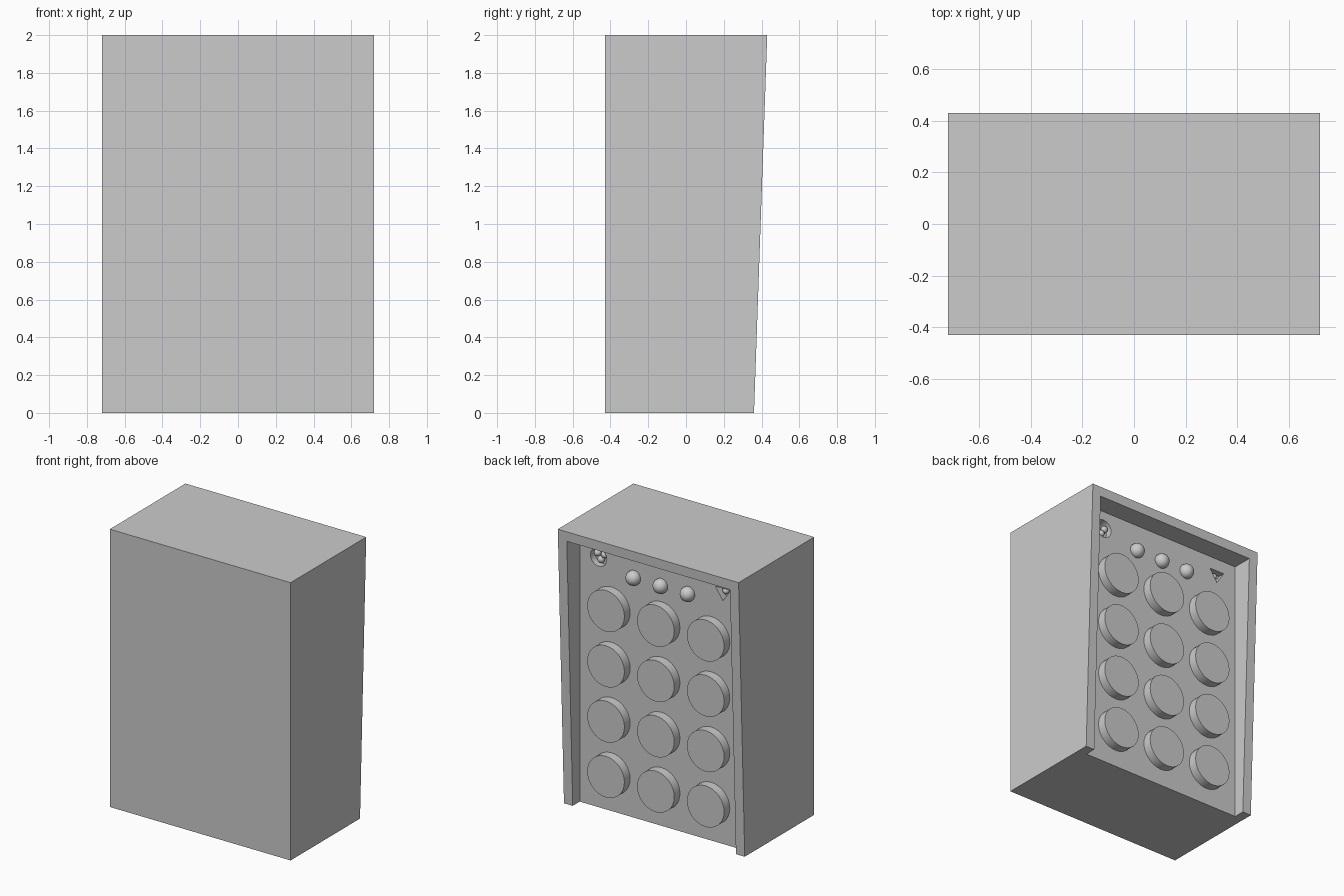
import bpy, bmesh
from math import radians, pi
from mathutils import Matrix

if "Cube" in bpy.data.objects:
    bpy.data.objects.remove(bpy.data.objects["Cube"])

PANEL = 0.28      # y of the recessed key panel


def add_object(name, bm):
    bmesh.ops.recalc_face_normals(bm, faces=bm.faces)
    mesh = bpy.data.meshes.new(name)
    bm.to_mesh(mesh)
    bm.free()
    obj = bpy.data.objects.new(name, mesh)
    bpy.context.collection.objects.link(obj)
    return obj


def extrude_profile(name, points, direction):
    bm = bmesh.new()
    face = bm.faces.new([bm.verts.new(p) for p in points])
    new = bmesh.ops.extrude_face_region(bm, geom=[face])["geom"]
    bmesh.ops.translate(bm, vec=direction,
                        verts=[v for v in new if isinstance(v, bmesh.types.BMVert)])
    if face.is_valid and len(bm.faces) == len(points) + 1:
        bm.faces.new([v for v in face.verts])
    return add_object(name, bm)


def disc(name, x, z, r, y0, y1, sides=32):
    bm = bmesh.new()
    m = Matrix.Translation((x, (y0 + y1) / 2, z)) @ Matrix.Rotation(pi / 2, 4, 'X')
    bmesh.ops.create_cone(bm, cap_ends=True, segments=sides, radius1=r, radius2=r,
                          depth=y1 - y0, matrix=m)
    return add_object(name, bm)


def ball(name, x, y, z, r):
    bm = bmesh.new()
    bmesh.ops.create_uvsphere(bm, u_segments=24, v_segments=12, radius=r,
                              matrix=Matrix.Translation((x, y, z)))
    return add_object(name, bm)


def smooth(obj):
    bpy.ops.object.select_all(action='DESELECT')
    bpy.context.view_layer.objects.active = obj
    obj.select_set(True)
    bpy.ops.object.shade_smooth_by_angle(angle=radians(35))


def cut(obj, cutter):
    mod = obj.modifiers.new("cut", 'BOOLEAN')
    mod.object = cutter
    mod.operation = 'DIFFERENCE'
    mod.solver = 'EXACT'
    bpy.context.view_layer.objects.active = obj
    bpy.ops.object.modifier_apply(modifier=mod.name)
    bpy.data.objects.remove(cutter)


# Housing with a slanted back
housing = extrude_profile("housing", [(-0.72, -0.43, 0), (-0.72, 0.36, 0),
                                      (-0.72, 0.43, 2), (-0.72, -0.43, 2)], (1.44, 0, 0))

# Recess under the hood, open at the bottom
cut(housing, extrude_profile("recess_cutter", [(-0.65, PANEL, -0.5), (0.65, PANEL, -0.5),
                                               (0.65, PANEL, 1.93), (-0.65, PANEL, 1.93)],
                             (0, 0.6, 0)))

# Small sockets in the upper corners: one round, one triangular
cut(housing, disc("round_socket_cutter", 0.5, 1.80, 0.065, PANEL - 0.05, PANEL + 0.05))
cut(housing, extrude_profile("triangle_socket_cutter",
                             [(-0.55, PANEL - 0.05, 1.84), (-0.43, PANEL - 0.05, 1.84),
                              (-0.49, PANEL - 0.05, 1.75)], (0, 0.1, 0)))
for i, (dx, dz) in enumerate([(-0.028, 0.015), (0.028, 0.015), (0, -0.025)]):
    smooth(ball(f"socket_bead_{i}", 0.5 + dx, PANEL - 0.03, 1.80 + dz, 0.025))
smooth(ball("triangle_socket_bead", -0.49, PANEL - 0.035, 1.81, 0.022))

# Key grid
for row in range(4):
    for col in range(3):
        key = disc(f"key_{row}_{col}", (col - 1) * 0.397, 1.465 - row * 0.398,
                   0.148, PANEL - 0.02, PANEL + 0.065)
        smooth(key)

# Indicator lamps
for i in range(3):
    smooth(ball(f"indicator_lamp_{i}", (i - 1) * 0.216, PANEL + 0.01, 1.73, 0.052))
